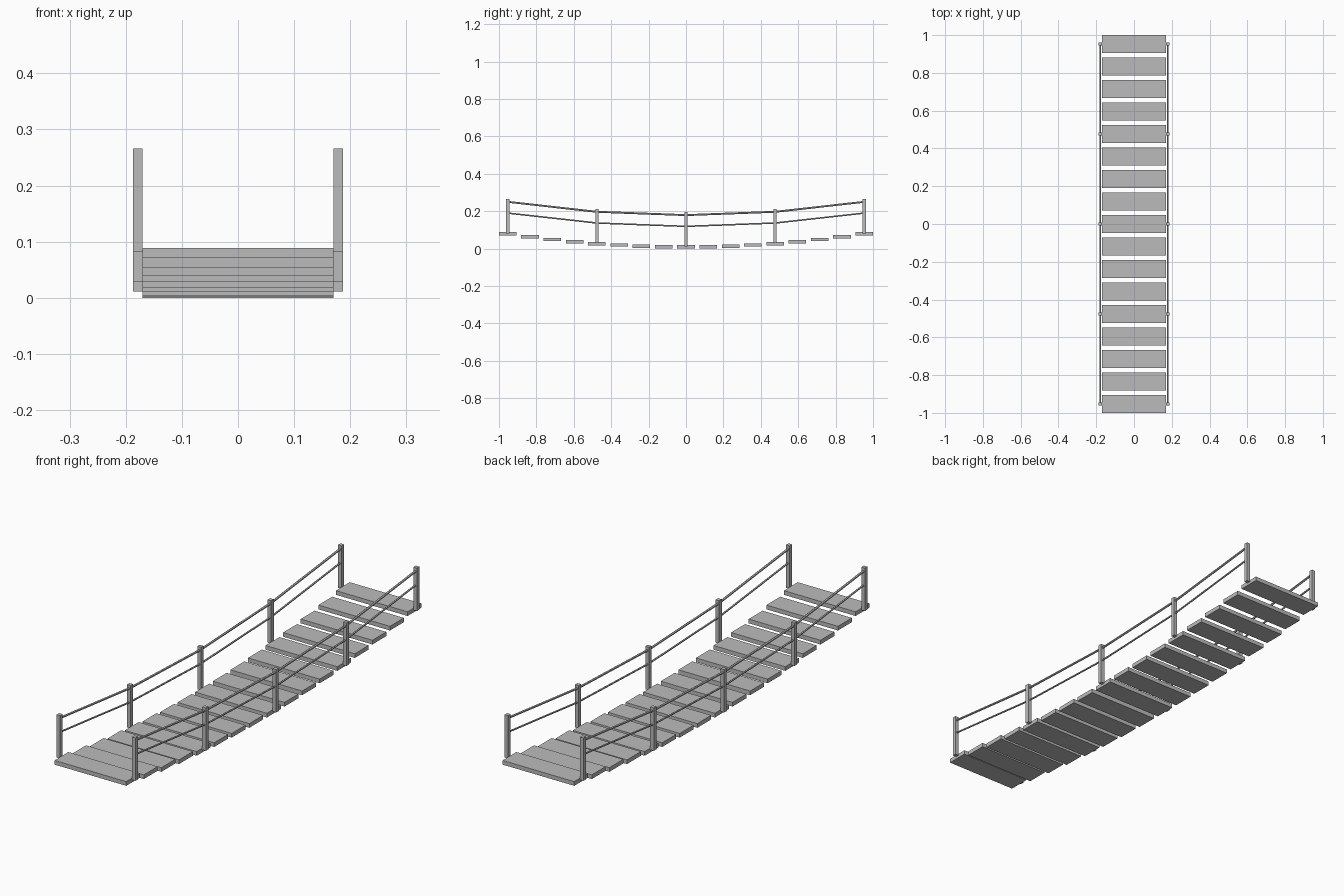
import bpy
import bmesh
from mathutils import Matrix, Vector

cube = bpy.data.objects.get("Cube")
if cube:
    bpy.data.objects.remove(cube, do_unlink=True)

END, SAG = 0.953, 0.071
PLANK = Vector((0.34, 0.094, 0.018))
POST_X, POST_W, POST_H = 0.1785, 0.017, 0.184

grey = bpy.data.materials.new("plain grey")
grey.use_nodes = True
grey.diffuse_color = (0.5, 0.5, 0.5, 1)
grey.node_tree.nodes["Principled BSDF"].inputs["Base Color"].default_value = (0.5, 0.5, 0.5, 1)


def sag(y):
    """Height of the hanging deck at y."""
    return SAG * (y / END) ** 2


def finish(name, bm):
    mesh = bpy.data.meshes.new(name)
    bm.to_mesh(mesh)
    bm.free()
    mesh.materials.append(grey)
    obj = bpy.data.objects.new(name, mesh)
    bpy.context.collection.objects.link(obj)
    return obj


def box(name, centre, size):
    bm = bmesh.new()
    bmesh.ops.create_cube(bm, size=1, matrix=Matrix.Translation(centre) @ Matrix.Diagonal((*size, 1)))
    return finish(name, bm)


def rope(name, points, radius):
    """Straight six-sided lengths from post to post."""
    bm = bmesh.new()
    for a, b in zip(points, points[1:]):
        d = b - a
        turn = d.to_track_quat('Z', 'Y').to_matrix().to_4x4()
        bmesh.ops.create_cone(bm, cap_ends=True, segments=6, radius1=radius, radius2=radius,
                              depth=d.length, matrix=Matrix.Translation((a + b) / 2) @ turn)
    return finish(name, bm)


# Level planks following the sag
for i in range(17):
    y = END * (i - 8) / 8
    box(f"plank_{i + 1}", (0, y, sag(y) + PLANK.z / 2), PLANK)

# Posts and the two ropes on each side
post_ys = [END * k / 2 for k in range(-2, 3)]
for side, s in (("left", 1), ("right", -1)):
    for i, y in enumerate(post_ys):
        base = sag(y) + 0.011
        box(f"{side}_post_{i + 1}", (s * POST_X, y, base + POST_H / 2), (POST_W, POST_W, POST_H))
    for name, z, radius in (("upper", 0.179, 0.005), ("lower", 0.119, 0.004)):
        rope(f"{side}_{name}_rope", [Vector((s * POST_X, y, sag(y) + z)) for y in post_ys], radius)
